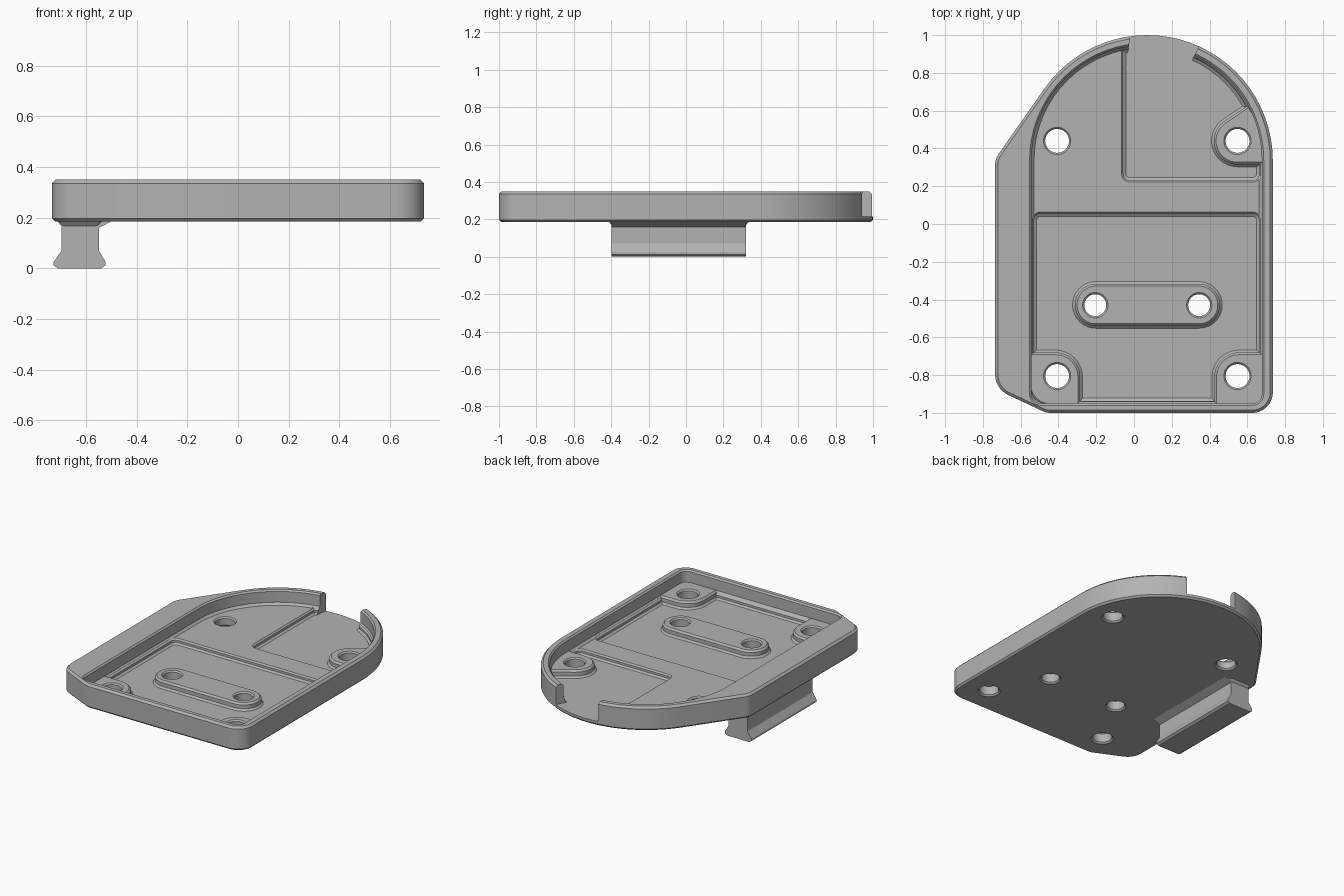
import bpy, bmesh, math
from mathutils import Vector

old = bpy.data.objects.get("Cube")
if old:
    bpy.data.objects.remove(old, do_unlink=True)

grey = bpy.data.materials.new("plain grey")
grey.use_nodes = True
colour = (0.45, 0.45, 0.45, 1)
grey.diffuse_color = colour
grey.node_tree.nodes["Principled BSDF"].inputs["Base Color"].default_value = colour

BOTTOM, FLOOR, LEDGE, BOSS, RIM = 0.185, 0.215, 0.25, 0.265, 0.35


def rounded(*corners):
    """Counter-clockwise outline from (x, y, fillet radius) corners."""
    out = []
    for i, (x, y, r) in enumerate(corners):
        p = Vector((x, y))
        a = (Vector(corners[i - 1][:2]) - p).normalized()
        b = (Vector(corners[(i + 1) % len(corners)][:2]) - p).normalized()
        half = a.angle(b) / 2
        if r == 0:
            out.append(p)
            continue
        centre = p + (a + b).normalized() * r / math.sin(half)
        start = p + a * r / math.tan(half) - centre
        turn = math.pi - 2 * half
        steps = max(4, math.ceil(turn / math.radians(5)))
        for k in range(steps + 1):
            t = turn * k / steps
            c, s = math.cos(t), math.sin(t)
            out.append(centre + Vector((start.x * c - start.y * s, start.x * s + start.y * c)))
    return [p for i, p in enumerate(out) if (p - out[i - 1]).length > 1e-4]


def box(x0, x1, y0, y1, r):
    return rounded((x0, y0, r), (x1, y0, r), (x1, y1, r), (x0, y1, r))


def inset(outline, d):
    out = []
    for i, p in enumerate(outline):
        u = (p - outline[i - 1]).normalized()
        v = (outline[(i + 1) % len(outline)] - p).normalized()
        n, m = Vector((-u.y, u.x)), Vector((-v.y, v.x))
        out.append(p + (n + m) * d / (1 + n.dot(m)))
    return out


def solid(name, rings):
    """Closed solid through matching rings of 3D points."""
    bm = bmesh.new()
    loops = [[bm.verts.new(p) for p in ring] for ring in rings]
    n = len(loops[0])
    bm.faces.new(loops[0])
    bm.faces.new(loops[-1])
    for low, high in zip(loops, loops[1:]):
        for i in range(n):
            j = (i + 1) % n
            bm.faces.new((low[i], low[j], high[j], high[i]))
    bmesh.ops.recalc_face_normals(bm, faces=bm.faces)
    mesh = bpy.data.meshes.new(name)
    bm.to_mesh(mesh)
    bm.free()
    mesh.materials.append(grey)
    obj = bpy.data.objects.new(name, mesh)
    bpy.context.collection.objects.link(obj)
    return obj


def loft(name, outline, levels):
    """Stack insets of an outline at (height, inset) levels."""
    return solid(name, [[(p.x, p.y, z) for p in inset(outline, d)] for z, d in levels])


def combine(target, tool, operation):
    mod = target.modifiers.new("boolean", 'BOOLEAN')
    mod.operation, mod.object, mod.solver = operation, tool, 'EXACT'
    bpy.context.view_layer.objects.active = target
    bpy.ops.object.modifier_apply(modifier=mod.name)
    bpy.data.objects.remove(tool, do_unlink=True)


# Tray body with a domed back and clipped left corners
outline = rounded((0.735, -1, 0.11), (0.735, 1, 0.665), (-0.276, 1, 0.665),
                  (-0.735, 0.345, 0.1), (-0.735, -0.873, 0.12), (-0.464, -1, 0.1))
tray = loft("tray", outline, [(BOTTOM, 0.012), (BOTTOM + 0.012, 0),
                              (RIM - 0.014, 0), (RIM, 0.014)])

# Main recess down to the ledge
left, right, front, back = -0.543, 0.677, -0.95, 0.947
recess = rounded((left, front, 0.05), (right, front, 0.05),
                 (right, back, 0.609), (left, back, 0.609))
combine(tray, loft("recess", recess, [(LEDGE, 0.014), (LEDGE + 0.015, 0), (RIM - 0.01, 0),
                                      (RIM, -0.01), (RIM + 0.02, -0.03)]), 'DIFFERENCE')

# Two deeper pockets, in front of and beside the ledge
step = [(FLOOR, 0.028), (FLOOR + 0.01, 0.014), (LEDGE - 0.01, 0.014), (LEDGE + 0.005, 0)]
combine(tray, loft("front_pocket", box(left, right, front, 0.069, 0.05), step), 'DIFFERENCE')
side_pocket = rounded((-0.071, 0.217, 0.05), (right, 0.217, 0.05), (right, back, 0.607),
                      (0.067, back, 0), (-0.071, 0.931, 0))
combine(tray, loft("side_pocket", side_pocket, step), 'DIFFERENCE')

# Opening through the back wall
opening = rounded((-0.045, 0.82, 0), (0.285, 0.82, 0), (0.395, 1.05, 0), (-0.012, 1.05, 0))
combine(tray, loft("opening", opening, [(FLOOR, 0), (RIM + 0.1, 0)]), 'DIFFERENCE')

# Raised screw bosses and the long pad
raised = [(FLOOR - 0.012, -0.012), (FLOOR, -0.012), (FLOOR + 0.012, 0),
          (BOSS - 0.012, 0), (BOSS, 0.012)]
bosses = {
    "front_left_boss": rounded((0.425, -0.97, 0), (0.70, -0.97, 0.08),
                               (0.70, -0.68, 0), (0.425, -0.68, 0.13)),
    "front_right_boss": rounded((-0.56, -0.965, 0.12), (-0.285, -0.965, 0),
                                (-0.285, -0.68, 0.13), (-0.56, -0.68, 0)),
    "back_left_boss": rounded((0.139, 0.315, 0.125), (0.70, 0.315, 0),
                              (0.70, 0.48, 0), (0.61, 0.633, 0)),
    "long_pad": box(-0.313, 0.455, -0.54, -0.317, 0.111),
}
for name, shape in bosses.items():
    combine(tray, loft(name, shape, raised), 'UNION')

# Screw holes, chamfered at both ends
for x, y, r, top in ((-0.407, 0.44, 0.063, LEDGE), (0.548, 0.44, 0.063, BOSS),
                     (-0.407, -0.805, 0.063, BOSS), (0.548, -0.805, 0.063, BOSS),
                     (-0.205, -0.43, 0.058, BOSS), (0.345, -0.43, 0.058, BOSS)):
    circle = box(x - r, x + r, y - r, y + r, r * 0.999)
    combine(tray, loft("hole", circle, [(BOTTOM - 0.01, -0.02), (BOTTOM + 0.01, 0),
                                        (top - 0.009, 0), (top + 0.011, -0.02)]), 'DIFFERENCE')

# Dovetail rail under the right side, with a flared root
half_profile = [(-0.712, 0), (-0.54, 0), (-0.523, 0.012), (-0.523, 0.025), (-0.55, 0.07),
                (-0.55, 0.16), (-0.495, 0.188), (-0.716, 0.188), (-0.697, 0.165),
                (-0.697, 0.07), (-0.728, 0.025), (-0.728, 0.012)]
rail = solid("rail", [[(x, y, z) for x, z in half_profile] for y in (-0.397, 0.32)])
root = loft("rail_root", box(-0.697, -0.55, -0.397, 0.32, 0.01),
            [(0.168, 0), (0.188, -0.016)])

for obj in (tray, rail, root):
    bpy.ops.object.select_all(action='DESELECT')
    obj.select_set(True)
    bpy.context.view_layer.objects.active = obj
    bpy.ops.object.shade_smooth_by_angle(angle=math.radians(25))
